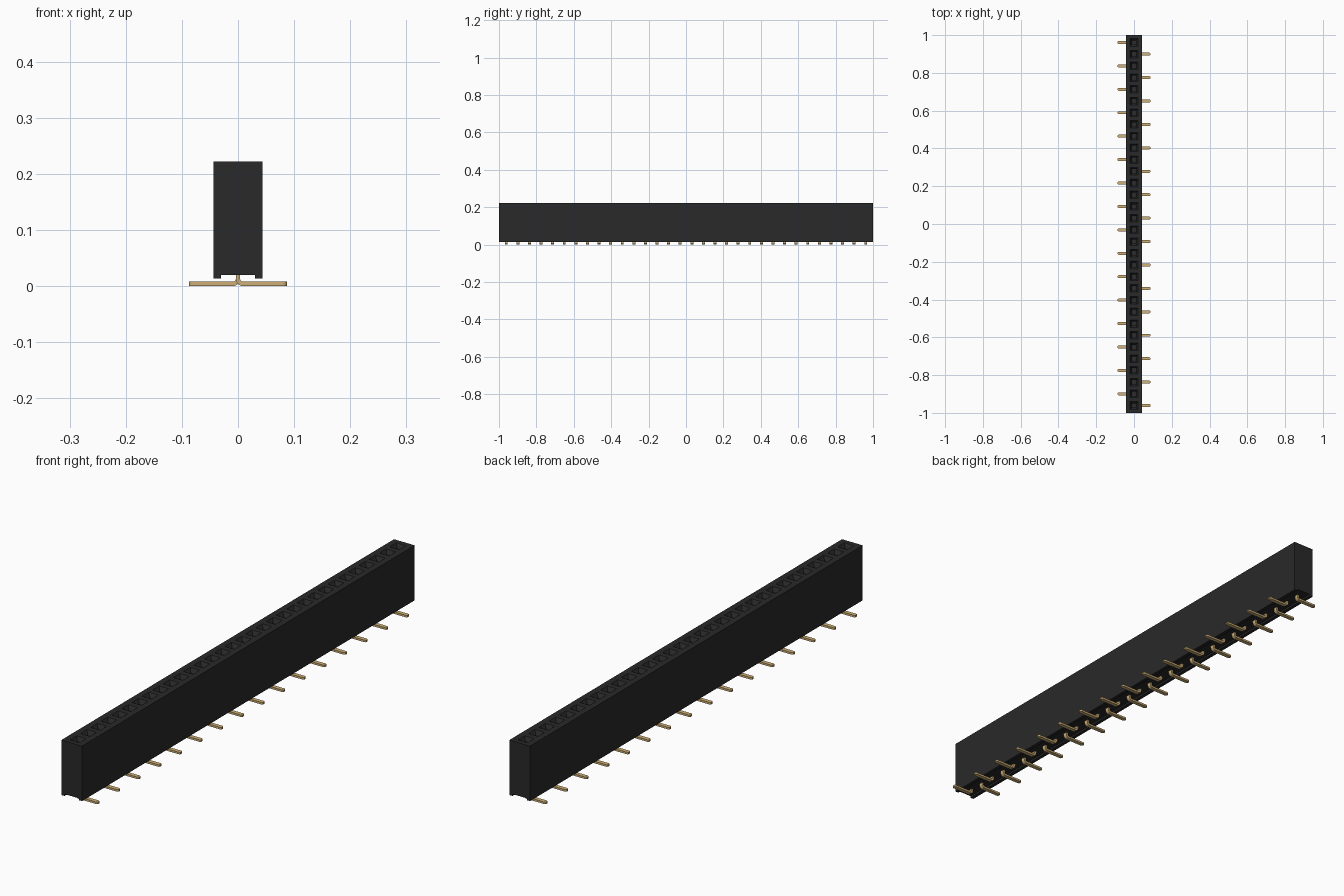
import bpy, bmesh, math
from mathutils import Vector

cube = bpy.data.objects.get("Cube")
if cube:
    bpy.data.objects.remove(cube, do_unlink=True)

N, PITCH = 32, 0.062                     # contacts and their spacing
HALF_W, TOP, FOOT, GROOVE_Z, GROOVE_X = 0.0435, 0.222, 0.013, 0.020, 0.030
T, PIN_W, REACH = 0.0076, 0.0156, 0.087  # contact strip thickness, width, reach


def material(name, rgb):
    m = bpy.data.materials.new(name)
    m.use_nodes = True
    m.diffuse_color = (*rgb, 1)
    bsdf = next(n for n in m.node_tree.nodes if n.type == 'BSDF_PRINCIPLED')
    bsdf.inputs["Base Color"].default_value = (*rgb, 1)
    return m


def finish(bm, name, mat):
    bmesh.ops.remove_doubles(bm, verts=bm.verts, dist=1e-5)
    bmesh.ops.recalc_face_normals(bm, faces=bm.faces)
    me = bpy.data.meshes.new(name)
    bm.to_mesh(me)
    bm.free()
    me.materials.append(mat)
    ob = bpy.data.objects.new(name, me)
    bpy.context.collection.objects.link(ob)
    return ob


black = material("black plastic", (0.0225, 0.0222, 0.0222))
gold = material("gold metal", (0.62, 0.43, 0.18))
centres = [(i - (N - 1) / 2) * PITCH for i in range(N)]


# Housing: grooved cross-section built cell by cell, a funnelled socket in each
def ring(bm, hx, y0, y1, z):
    return [bm.verts.new(p) for p in
            ((-hx, y0, z), (hx, y0, z), (hx, y1, z), (-hx, y1, z))]


bm = bmesh.new()
profile = [(-HALF_W, TOP), (-HALF_W, FOOT), (-GROOVE_X, FOOT), (-GROOVE_X, GROOVE_Z),
           (GROOVE_X, GROOVE_Z), (GROOVE_X, FOOT), (HALF_W, FOOT), (HALF_W, TOP)]
for i, y in enumerate(centres):
    y0 = -1 if i == 0 else y - PITCH / 2
    y1 = 1 if i == N - 1 else y + PITCH / 2
    a, b = ([bm.verts.new((x, yy, z)) for x, z in profile] for yy in (y0, y1))
    for k in range(len(profile) - 1):
        bm.faces.new((a[k], a[k + 1], b[k + 1], b[k]))
    if i == 0:
        bm.faces.new(a)
    if i == N - 1:
        bm.faces.new(b)
    rings = [ring(bm, HALF_W, y0, y1, TOP)]
    for r, z in ((0.020, TOP), (0.0115, TOP - 0.014), (0.0115, 0.07)):
        rings.append(ring(bm, r, y - r, y + r, z))
    for p, q in zip(rings, rings[1:]):
        for k in range(4):
            n = (k + 1) % 4
            bm.faces.new((p[k], p[n], q[n], q[k]))
    bm.faces.new(rings[-1])
finish(bm, "socket_housing", black)


# Contacts: strips that drop through the housing and bend out on alternate sides
def contact(name, y, side):
    ri = 0.005
    cx = cz = T / 2 + ri
    cz += T / 2
    sections = [(0, 0.175, 0, -1, PIN_W)]              # x, z, direction, width
    for k in range(7):
        t = math.pi / 2 * k / 6
        r = ri + T / 2
        sections.append((cx - r * math.cos(t), cz - r * math.sin(t),
                         math.sin(t), -math.cos(t), PIN_W))
    for back, w in ((0.006, 1), (0.002, 0.8), (0, 0.45)):  # rounded tip
        sections.append((REACH - back, T / 2, 1, 0, PIN_W * w))
    bm = bmesh.new()
    prev = None
    for x, z, dx, dz, w in sections:
        n = Vector((-dz, 0, dx)) * (T / 2)
        c = Vector((x, y, z))
        h = Vector((0, w / 2, 0))
        pts = [c + n + h, c + n - h, c - n - h, c - n + h]
        cur = [bm.verts.new((p.x * side, p.y, p.z)) for p in pts]
        if prev:
            for k in range(4):
                m = (k + 1) % 4
                bm.faces.new((prev[k], prev[m], cur[m], cur[k]))
        else:
            bm.faces.new(cur)
        prev = cur
    bm.faces.new(prev)
    return finish(bm, name, gold)


for i, y in enumerate(centres):
    contact(f"contact_{i + 1:02d}", y, 1 if i % 2 == 0 else -1)
